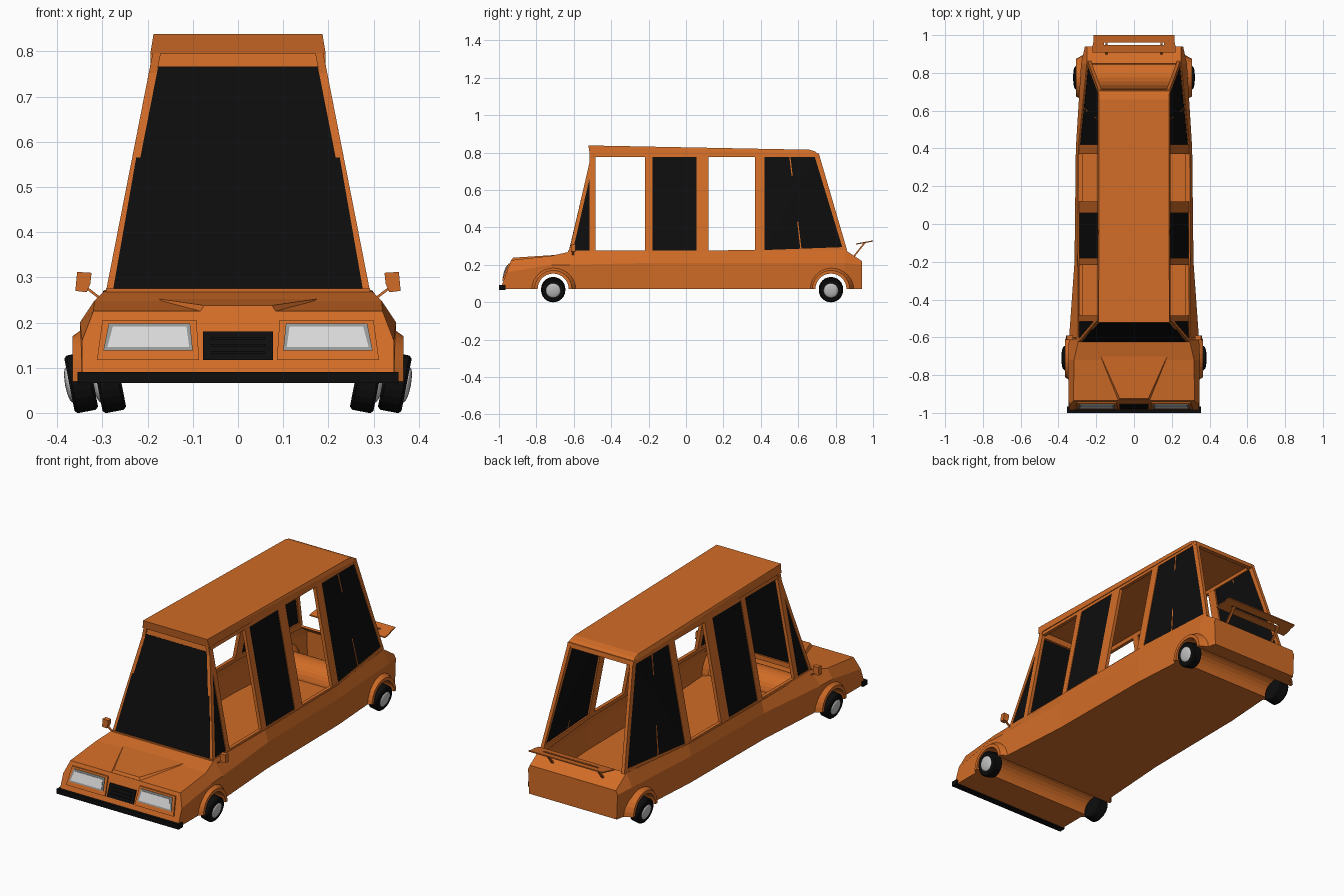
import bpy, bmesh, math
from mathutils import Matrix, Vector

if "Cube" in bpy.data.objects:
    bpy.data.objects.remove(bpy.data.objects["Cube"])


def material(name, r, g, b):
    m = bpy.data.materials.new(name)
    m.use_nodes = True
    m.diffuse_color = (r, g, b, 1)
    m.node_tree.nodes["Principled BSDF"].inputs["Base Color"].default_value = (r, g, b, 1)
    return m


ORANGE = material("orange paint", .64, .15, .02)
BLACK = material("black glass and rubber", .004, .004, .004)
GREY = material("grey trim", .3, .31, .31)
LENS = material("pale lens", .68, .69, .68)
HUB = material("silver hub", .55, .55, .55)


def finish(name, bm, mat, mirror=False):
    bmesh.ops.recalc_face_normals(bm, faces=bm.faces)
    return to_object(name, bm, mat, mirror)


def to_object(name, bm, mat, mirror=False):
    me = bpy.data.meshes.new(name)
    bm.to_mesh(me)
    bm.free()
    me.materials.append(mat)
    ob = bpy.data.objects.new(name, me)
    bpy.context.collection.objects.link(ob)
    if mirror:
        ob.modifiers.new("Mirror", "MIRROR").use_mirror_merge = False
    return ob


def hull(name, points, mat=ORANGE, mirror=False):
    """Convex solid around a few points."""
    bm = bmesh.new()
    for p in points:
        bm.verts.new(p)
    bmesh.ops.convex_hull(bm, input=bm.verts[:])
    bmesh.ops.dissolve_limit(bm, angle_limit=.002, verts=bm.verts[:], edges=bm.edges[:])
    return finish(name, bm, mat, mirror)


def box(name, x0, x1, y0, y1, z0, z1, mat=ORANGE, mirror=False):
    return hull(name, [(x, y, z) for x in (x0, x1) for y in (y0, y1) for z in (z0, z1)], mat, mirror)


# Lower body: hollow loft, open under the cabin
def nose_y(z):
    return -.985 + (z - .09) * .37


stations = [  # y, bottom x, waist x, waist z, top x, top z
    (None, .345, .345, .16, .32, .225),
    (-.72, .345, .35, .2, .318, .248),
    (-.62, .338, .345, .2, .295, .27),
    (-.2, .31, .315, .21, .298, .27),
    (.4, .305, .308, .21, .295, .272),
    (.85, .275, .28, .21, .25, .28),
    (.94, .255, .26, .2, .25, .22),
]
bm = bmesh.new()
rings = []
for y, xb, xm, zm, xt, zt in stations:
    half = [(xb, .07), (xm, zm), (xt, zt)]
    section = half + [(-x, z) for x, z in reversed(half)]
    rings.append([bm.verts.new((x, nose_y(z) if y is None else y, z)) for x, z in section])
opening = []
for i, (a, b) in enumerate(zip(rings, rings[1:])):
    for k in range(6):
        n = (k + 1) % 6
        f = bm.faces.new((a[k], a[n], b[n], b[k]))
        if k == 2 and 2 <= i <= 4:
            opening.append(f)
bm.faces.new(rings[0])
bm.faces.new(rings[-1])
bmesh.ops.recalc_face_normals(bm, faces=bm.faces)
bmesh.ops.delete(bm, geom=opening, context="FACES")
body = to_object("body_shell", bm, ORANGE)
solid = body.modifiers.new("Solidify", "SOLIDIFY")
solid.thickness = .014
solid.offset = -1

# Wheels, hubs, arches and wheel channels
TURN = Matrix.Rotation(math.pi / 2, 4, "Y")
for place, y, x, flare_in, flare_out in (("front", -.71, .347, .335, .366),
                                         ("rear", .775, .285, .265, .307)):
    pose = Matrix.Translation((x, y, .067)) @ Matrix.Rotation(math.radians(11), 4, "Y") @ TURN
    bm = bmesh.new()
    bmesh.ops.create_cone(bm, cap_ends=True, segments=24, radius1=.065, radius2=.065,
                          depth=.053, matrix=pose)
    bmesh.ops.bevel(bm, geom=[e for e in bm.edges if len(e.link_faces[0].verts) > 4
                              or len(e.link_faces[1].verts) > 4], offset=.006, segments=1, affect="EDGES")
    finish(place + "_tyre", bm, BLACK, True)
    bm = bmesh.new()
    bmesh.ops.create_uvsphere(bm, u_segments=20, v_segments=10, radius=.04,
                              matrix=pose @ Matrix.Translation((0, 0, .026)) @ Matrix.Diagonal((1, 1, .25, 1)))
    for f in bm.faces:
        f.smooth = True
    finish(place + "_hub", bm, HUB, True)

    # Channel lining and flare swept over the wheel
    profile = [(0, .083), (flare_out, .083), (flare_out, .1), (flare_in, .122),
               (flare_in - .03, .09), (0, .09)]
    bm = bmesh.new()
    steps = 14
    arcs = []
    for s in range(steps + 1):
        t = math.pi * s / steps
        arcs.append([bm.verts.new((px, y + r * math.cos(t), .07 + r * math.sin(t))) for px, r in profile])
    for a, b in zip(arcs, arcs[1:]):
        for k in range(5):
            bm.faces.new((a[k], a[k + 1], b[k + 1], b[k]))
    bm.faces.new(arcs[0])
    bm.faces.new(arcs[-1])
    finish(place + "_wheel_arch", bm, ORANGE, True)

    bm = bmesh.new()
    bmesh.ops.create_cone(bm, cap_ends=True, segments=28, radius1=.086, radius2=.086, depth=1,
                          matrix=Matrix.Translation((0, y, .07)) @ TURN)
    cutter = finish(place + "_arch_cutter", bm, ORANGE)
    cutter.hide_render = True
    cutter.hide_viewport = True
    cutter.display_type = "WIRE"
    cut = body.modifiers.new("Arch", "BOOLEAN")
    cut.object = cutter
    cut.operation = "DIFFERENCE"


# Cabin sides: panels lying on the leaning side surface
def cabin_x(y, z):
    sill = .292 - .045 * max(0, (y - .4) / .45)
    return sill + (.19 - sill) * (z - .27) / .52


def side_panel(name, outline, mat=ORANGE, depth=.018, sink=0):
    hull(name, [(cabin_x(y, z) - sink - d, y, z) for y, z in outline for d in (0, depth)], mat, True)


LOW, HIGH = .262, .795


def pillar(name, y0, y1):
    side_panel(name, [(y0, LOW), (y1, LOW), (y1, HIGH), (y0, HIGH)])


side_panel("windscreen_pillar", [(-.628, LOW), (-.608, LOW), (-.485, HIGH), (-.505, HIGH)])
pillar("front_door_pillar", -.515, -.485)
pillar("front_middle_pillar", -.218, -.18)
pillar("rear_middle_pillar", .057, .12)
pillar("rear_door_pillar", .37, .42)
side_panel("rear_pillar", [(.838, .285), (.862, .275), (.71, HIGH), (.683, HIGH)])
side_panel("rear_window_divider", [(.612, .28), (.618, .28), (.558, .78), (.552, .78)], depth=.012, sink=-.001)
side_panel("front_sill", [(-.62, .255), (.4, .255), (.4, .278), (-.62, .276)])
side_panel("rear_sill", [(.4, .255), (.86, .26), (.855, .295), (.4, .278)])
side_panel("roof_rail", [(-.5, .775), (.69, .775), (.7, HIGH), (-.5, HIGH)])

# Dark side windows
for name, outline in (
        ("front_quarter_glass", [(-.61, .27), (-.51, .27), (-.51, .68)]),
        ("middle_glass", [(-.185, .275), (.06, .275), (.06, .78), (-.185, .78)]),
        ("rear_side_glass", [(.415, .275), (.842, .29), (.688, .78), (.415, .78)])):
    side_panel(name, outline, BLACK, .007, .003)

# Windscreen with header and base strip
hull("windscreen", [(s * x, y + d, z) for s in (-1, 1) for d in (-.003, .005)
                    for x, y, z in ((.276, -.623, .275), (.19, -.508, .766))], BLACK)
hull("windscreen_header", [(s * .194, y, z) for s in (-1, 1)
                           for y, z in ((-.51, .766), (-.49, .766), (-.505, HIGH), (-.485, HIGH))])
box("windscreen_base", -.292, .292, -.63, -.61, .25, .275)
hull("rear_window_header", [(s * .192, y, z) for s in (-1, 1)
                            for y, z in ((.69, .772), (.714, .772), (.685, HIGH), (.71, HIGH))])

# Roof with front visor
roof = [(-.515, .795, .194), (-.522, .838, .187), (.66, .815, .185), (.69, .806, .186), (.71, .79, .193)]
hull("roof", [(s * x, y, z) for y, z, x in roof for s in (-1, 1)])

# Bonnet bulge
hull("bonnet_bulge", [(s * x, y, z) for s in (-1, 1) for x, y, z in (
    (.085, -.935, .222), (.075, -.925, .238), (.18, -.69, .253), (.2, -.64, .255))])


# Nose details lying on the sloping front
def nose_plate(name, x0, x1, z0, z1, proud, mat, mirror=False, lean=.012):
    hull(name, [(x, nose_y(z) - d, z) for d in (-.01, proud)
                for x, z in ((x0, z0), (x1, z0), (x0 + lean / 2, z1), (x1 - lean, z1))], mat, mirror)


nose_plate("headlight_surround", .086, .312, .117, .206, .008, ORANGE, True)
nose_plate("headlight_rim", .1, .298, .138, .198, .012, GREY, True)
nose_plate("headlight_lens", .108, .289, .146, .191, .015, LENS, True)
nose_plate("grille", -.077, .077, .117, .18, .006, BLACK, lean=0)
for i in range(3):
    z = .13 + i * .016
    nose_plate("grille_bar", -.06, .06, z, z + .006, .01, BLACK, lean=0)
box("front_bumper", -.355, .355, -1, -.965, .066, .091, BLACK)

# Door mirrors
hull("mirror_head", [(x, y, z) for y in (-.615, -.59) for x, z in (
    (.324, .31), (.356, .312), (.36, .27), (.335, .267), (.327, .285))], mirror=True)
hull("mirror_stem", [(x + d, y, z) for x, z in ((.296, .25), (.335, .28))
                     for d in (0, .009) for y in (-.61, -.6)], mirror=True)


# Rear spoiler: slotted blade on two struts
def blade(name, x0, x1, y0, y1, mirror=False):
    hull(name, [(x, y, .308 + (y - .91) * .18 + d) for x in (x0, x1) for y in (y0, y1)
                for d in (0, .006)], mirror=mirror)


blade("spoiler_front_blade", -.22, .22, .908, .947)
blade("spoiler_rear_blade", -.215, .215, .96, 1)
blade("spoiler_end", .16, .218, .947, .96, True)
hull("spoiler_strut", [(x, y + d, z) for x in (.14, .152) for d in (0, .01)
                       for y, z in ((.893, .245), (.95, .317))], mirror=True)
